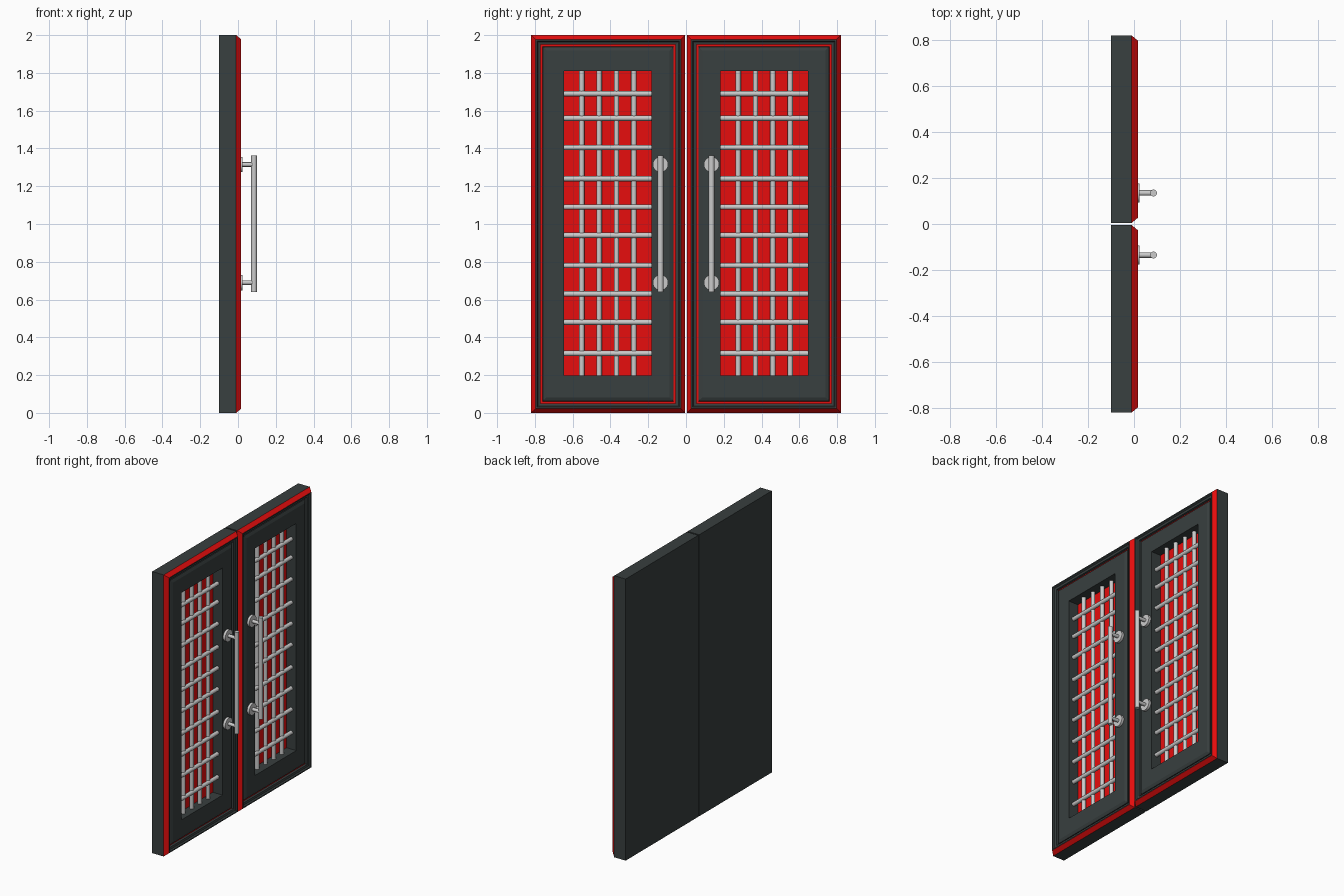
import bpy, bmesh
from mathutils import Vector

if "Cube" in bpy.data.objects:
    bpy.data.objects.remove(bpy.data.objects["Cube"])


def material(name, color):
    m = bpy.data.materials.new(name)
    m.diffuse_color = (*color, 1)
    m.use_nodes = True
    m.node_tree.nodes["Principled BSDF"].inputs["Base Color"].default_value = m.diffuse_color
    return m


DARK = material("dark_paint", (0.04, 0.05, 0.05))
RED = material("red_paint", (0.8, 0.004, 0.004))


def finish(name, bm, mat=None, smooth=False):
    """Make the object and mirror it to the other door leaf."""
    me = bpy.data.meshes.new(name)
    bm.to_mesh(me)
    bm.free()
    ob = bpy.data.objects.new(name, me)
    bpy.context.collection.objects.link(ob)
    if mat:
        me.materials.append(mat)
    if smooth:
        bpy.ops.object.select_all(action='DESELECT')
        ob.select_set(True)
        bpy.context.view_layer.objects.active = ob
        bpy.ops.object.shade_smooth_by_angle()
    mod = ob.modifiers.new("other_leaf", 'MIRROR')
    mod.use_axis = (False, True, False)
    mod.use_mirror_merge = False
    return ob


def inset(d, x):
    """Rectangle inset by d from the leaf outline, at depth x."""
    return (0.005 + d, 0.82 - d, d, 2 - d, x)


def opening(x):
    return (0.183, 0.645, 0.197, 1.81, x)


def shell(name, rects, mat, back=False, front=False):
    """Skin a chain of rectangles, optionally capped."""
    bm = bmesh.new()
    loops = []
    for y0, y1, z0, z1, x in rects:
        loops.append([bm.verts.new((x, y, z)) for y, z in
                      ((y0, z0), (y1, z0), (y1, z1), (y0, z1))])
    for a, b in zip(loops, loops[1:]):
        for i in range(4):
            j = (i + 1) % 4
            bm.faces.new((a[i], a[j], b[j], b[i]))
    if back:
        bm.faces.new(loops[0][::-1])
    if front:
        bm.faces.new(loops[-1])
    return finish(name, bm, mat)


def rods(name, items, sides=16):
    """Closed cylinders given as (start, end, radius)."""
    bm = bmesh.new()
    for a, b, r in items:
        a, b = Vector(a), Vector(b)
        mat = (b - a).to_track_quat('Z', 'Y').to_matrix().to_4x4()
        mat.translation = (a + b) / 2
        bmesh.ops.create_cone(bm, cap_ends=True, segments=sides, radius1=r,
                              radius2=r, depth=(b - a).length, matrix=mat)
    return finish(name, bm, smooth=True)


# Door slab and red chamfered edge
shell("door_slab", [inset(0, -0.1), inset(0, -0.01)], DARK, back=True)
shell("edge_trim", [inset(0, -0.01), inset(0.022, 0.017)], RED)

# Dark moulding stepping down to a thin red groove
shell("outer_moulding", [inset(0.022, 0.017), inset(0.03, 0.017),
                         inset(0.036, 0.008), inset(0.05, 0.005),
                         inset(0.05, -0.012)], DARK)
shell("groove_trim", [inset(0.05, -0.012), inset(0.061, -0.012)], RED)

# Face panel with its deep opening
shell("face_panel", [inset(0.061, -0.012), inset(0.062, -0.003),
                     inset(0.068, 0.0), inset(0.082, 0.006),
                     opening(0.006), opening(-0.07)], DARK)
shell("backing_panel", [opening(-0.07)], RED, front=True)

# Woven grille
heights = (0.315, 0.48, 0.63, 0.78, 0.94, 1.09, 1.24, 1.405, 1.56, 1.69)
rods("grille_horizontal_bars",
     [((-0.034, 0.183, z), (-0.034, 0.645, z), 0.014) for z in heights])
rods("grille_vertical_bars",
     [((-0.042, y, 0.197), (-0.042, y, 1.81), 0.014)
      for y in (0.276, 0.368, 0.46, 0.552)])

# Pull handle
HY = 0.135
mounts = (0.69, 1.315)
rods("handle_rosettes",
     [((0.004, HY, z), (0.023, HY, z), 0.041) for z in mounts], 32)
rods("handle_posts",
     [((0.02, HY, z), (0.085, HY, z), 0.012) for z in mounts])
rods("handle_grip", [((0.085, HY, 0.64), (0.085, HY, 1.362), 0.015)], 24)
